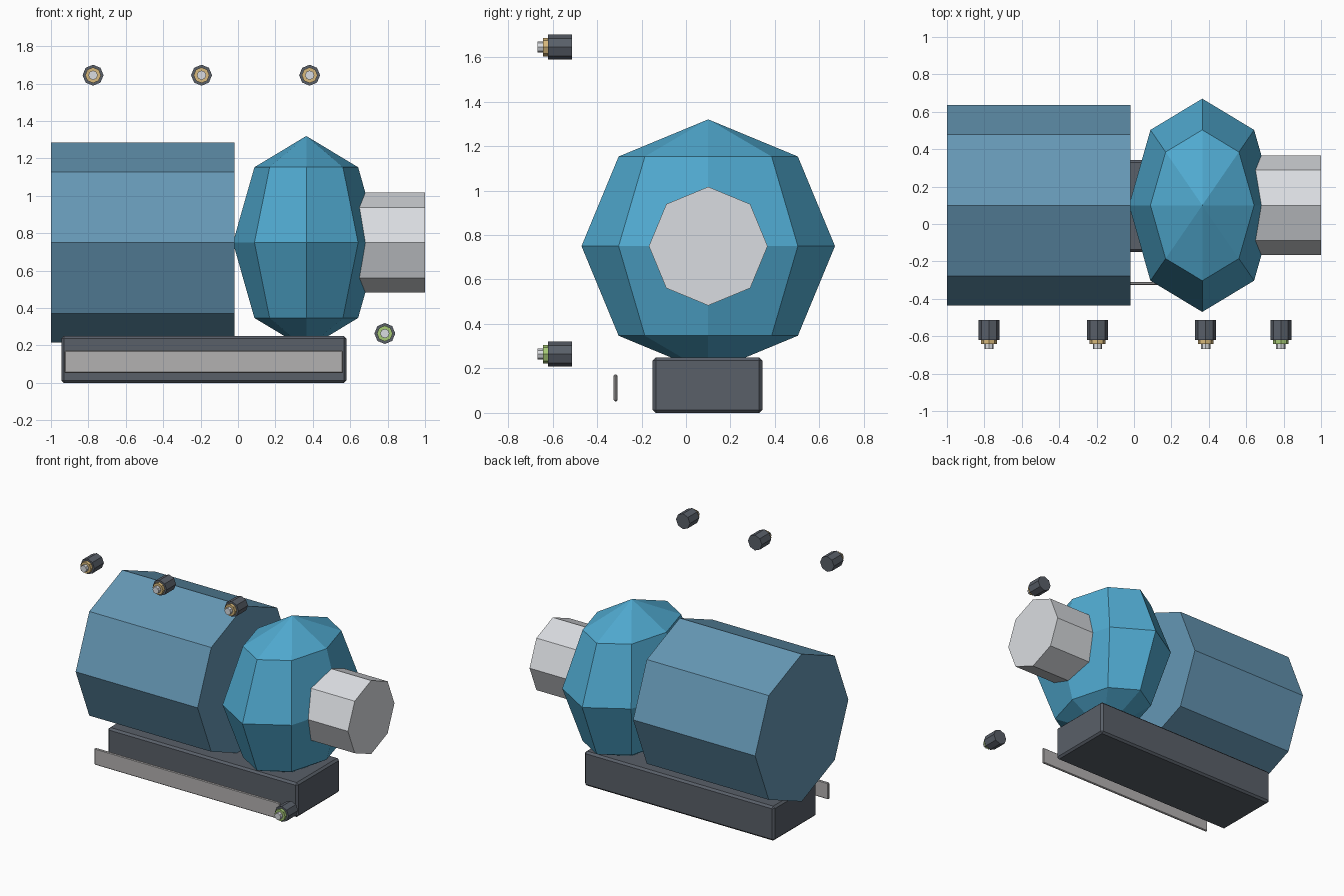
import bpy, bmesh
from math import pi
from mathutils import Matrix, Vector

if "Cube" in bpy.data.objects:
    bpy.data.objects.remove(bpy.data.objects["Cube"])

CY, CZ = 0.10, 0.75  # shared machine axis


def material(name, rgb):
    m = bpy.data.materials.new(name)
    m.diffuse_color = (*rgb, 1)
    m.use_nodes = True
    m.node_tree.nodes["Principled BSDF"].inputs["Base Color"].default_value = m.diffuse_color
    return m


MOTOR = material("motor_blue", (0.13, 0.31, 0.46))
CASING = material("casing_blue", (0.08, 0.40, 0.63))
DARK = material("dark_slate", (0.10, 0.115, 0.14))
TAN = material("tan", (0.68, 0.48, 0.20))
GREEN = material("green", (0.38, 0.58, 0.18))
PALE = material("pale_grey", (0.70, 0.72, 0.75))
PLATE = material("plate_grey", (0.45, 0.44, 0.44))


def finish(name, bm, mat):
    bmesh.ops.recalc_face_normals(bm, faces=bm.faces)
    me = bpy.data.meshes.new(name)
    bm.to_mesh(me)
    bm.free()
    me.materials.append(mat)
    ob = bpy.data.objects.new(name, me)
    bpy.context.collection.objects.link(ob)
    return ob


def prism(name, start, end, r, mat):
    """Octagonal cylinder between two points on the x or y axis direction."""
    a, b = Vector(start), Vector(end)
    turn = Matrix.Rotation(pi / 2, 4, 'Y' if abs(b.x - a.x) > 1e-4 else 'X')
    bm = bmesh.new()
    bmesh.ops.create_cone(bm, cap_ends=True, segments=8, radius1=r, radius2=r,
                          depth=(b - a).length,
                          matrix=Matrix.Translation((a + b) / 2) @ turn)
    return finish(name, bm, mat)


def box(name, lo, hi, bevel, mat):
    a, b = Vector(lo), Vector(hi)
    bm = bmesh.new()
    bmesh.ops.create_cube(bm, size=1, matrix=Matrix.Translation((a + b) / 2)
                          @ Matrix.Diagonal((*(b - a), 1)))
    bmesh.ops.bevel(bm, geom=bm.edges[:], offset=bevel, segments=1,
                    affect='EDGES')
    return finish(name, bm, mat)


# Motor body and outlet pipe
prism("motor_body", (-1, CY, CZ), (-0.02, CY, CZ), 0.535, MOTOR)
prism("pipe", (0.50, CY, CZ), (1, CY, CZ), 0.267, PALE)

# Faceted pump casing
bm = bmesh.new()
bmesh.ops.create_uvsphere(bm, u_segments=8, v_segments=4, radius=1,
                          matrix=Matrix.Translation((0.365, CY, CZ))
                          @ Matrix.Diagonal((0.392, 0.57, 0.57, 1)))
finish("pump_casing", bm, CASING)

# Base block and blank front plate
box("base", (-0.945, -0.15, 0), (0.58, 0.343, 0.25), 0.014, DARK)
box("front_plate", (-0.927, -0.325, 0.052), (0.562, -0.309, 0.172), 0.005, PLATE)

# Stepped connectors: three above, one low at the right
connectors = [(-0.775, 1.645, TAN), (-0.195, 1.645, TAN),
              (0.383, 1.645, TAN), (0.785, 0.264, GREEN)]
for i, (x, z, ring) in enumerate(connectors, 1):
    for part, y0, y1, r, mat in (("body", -0.512, -0.62, 0.056, DARK),
                                 ("collar", -0.62, -0.642, 0.042, ring),
                                 ("tip", -0.642, -0.667, 0.025, PALE)):
        prism(f"connector_{part}_{i}", (x, y0, z), (x, y1, z), r, mat)
